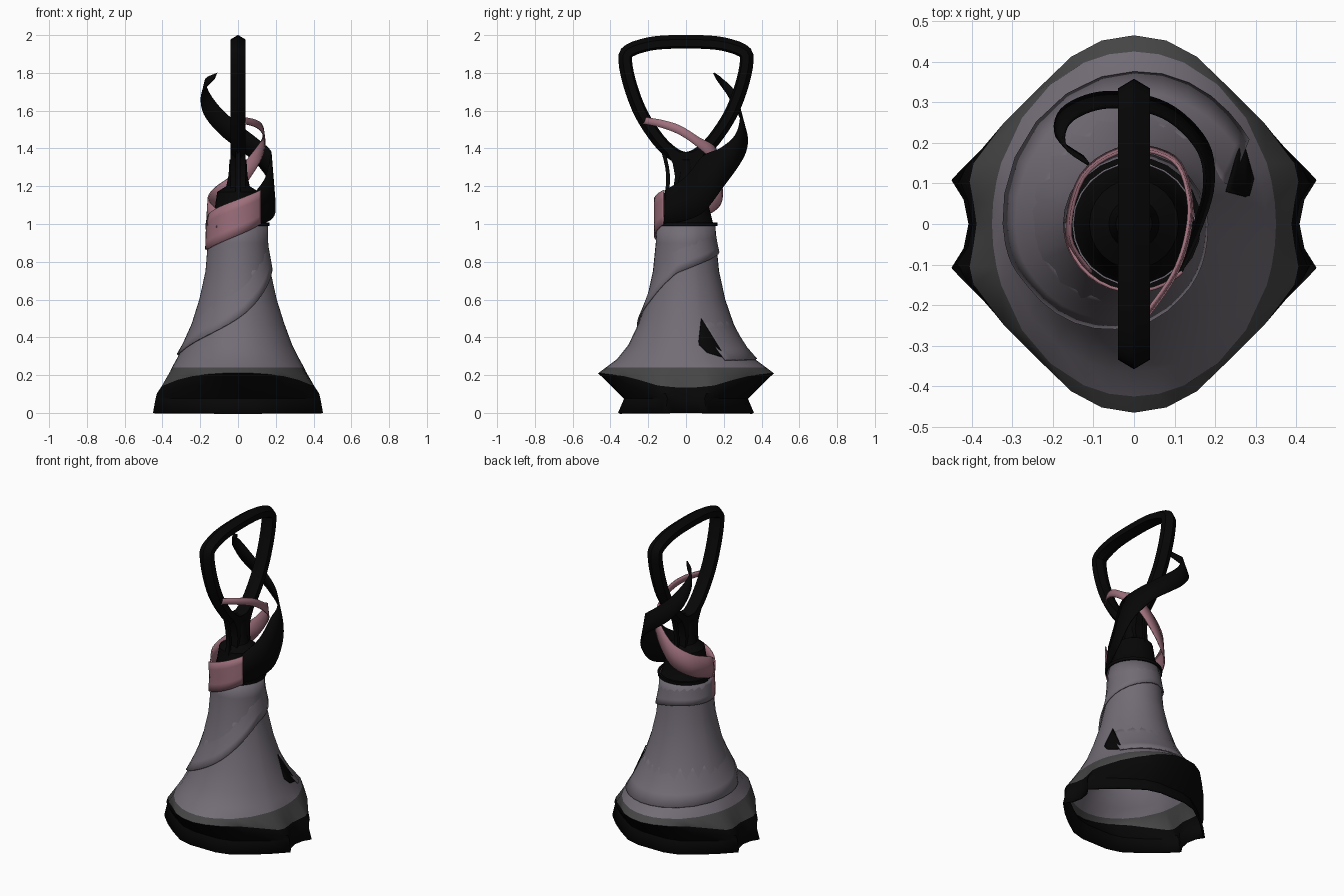
import bpy, bmesh, math
from mathutils import Vector

if "Cube" in bpy.data.objects:
    bpy.data.objects.remove(bpy.data.objects["Cube"])


def material(name, col):
    m = bpy.data.materials.new(name)
    m.diffuse_color = (*col, 1)
    m.use_nodes = True
    m.node_tree.nodes["Principled BSDF"].inputs["Base Color"].default_value = m.diffuse_color
    return m


BLACK = material("black", (0.002, 0.002, 0.002))
SHEEN = material("iridescent_grey", (0.17, 0.15, 0.18))
DARK = material("iridescent_dark", (0.06, 0.06, 0.06))
PINK = material("iridescent_pink", (0.34, 0.16, 0.2))


def loft(name, rings, mats, close=True, loop=False, mat_of=None, thick=0, angle=35):
    """Skin a list of equally long point rings."""
    bm = bmesh.new()
    vs = [[bm.verts.new(p) for p in r] for r in rings]
    n, k = len(rings[0]), len(rings)
    for i in range(k if loop else k - 1):
        for j in range(n if close else n - 1):
            a, b = vs[i], vs[(i + 1) % k]
            f = bm.faces.new((a[j], a[(j + 1) % n], b[(j + 1) % n], b[j]))
            f.material_index = mat_of(i) if mat_of else 0
    bmesh.ops.recalc_face_normals(bm, faces=bm.faces)
    me = bpy.data.meshes.new(name)
    bm.to_mesh(me)
    bm.free()
    for m in mats:
        me.materials.append(m)
    ob = bpy.data.objects.new(name, me)
    bpy.context.collection.objects.link(ob)
    if thick:
        s = ob.modifiers.new("thickness", 'SOLIDIFY')
        s.thickness, s.offset = thick, 0 if not close else -1
    bpy.ops.object.select_all(action='DESELECT')
    bpy.context.view_layer.objects.active = ob
    ob.select_set(True)
    bpy.ops.object.shade_smooth_by_angle(angle=math.radians(angle))
    return ob


def spline(pts, steps=5):
    """Catmull-Rom through points of any dimension."""
    out = []
    for i in range(len(pts) - 1):
        p = [pts[max(i - 1, 0)], pts[i], pts[i + 1], pts[min(i + 2, len(pts) - 1)]]
        for s in range(steps):
            t = s / steps
            out.append([0.5 * (2 * b + (c - a) * t + (2 * a - 5 * b + 4 * c - d) * t * t
                        + (3 * b - a - 3 * c + d) * t ** 3) for a, b, c, d in zip(*p)])
    return out + [list(pts[-1])]


def quad_mirror(q):
    """Mirror a +y to +x quarter outline into a full ring."""
    right = q + [(x, -y, z) for x, y, z in q[-2::-1]]
    return right + [(-x, y, z) for x, y, z in right[-2:0:-1]]


# bell body: flared four-cornered mouth lofted into an oval bell
rim = [(0, .465, .21), (.08, .452, .21), (.155, .412, .205), (.24, .33, .195), (.32, .25, .175),
       (.395, .15, .145), (.405, .105, .14), (.395, .05, .135), (.388, 0, .135)]
foot = [(0, .36, 0), (.09, .36, 0), (.18, .335, 0), (.28, .265, 0), (.36, .2, 0),
        (.43, .13, 0), (.45, .108, 0), (.42, .06, 0), (.408, 0, 0)]
waist = [(x * .97, y * .91, .075) for x, y, z in foot]
under = [tuple(a + (b - a) * .45 for a, b in zip(f, r)) for f, r in zip(foot, rim)]
under = [(x, y, r[2] * .73) for (x, y, z), r in zip(under, rim)]
# bell profile: height, half width in x, half depth in y
bell = [(.24, .35, .425), (.285, .325, .365), (.36, .287, .305), (.47, .246, .253),
        (.6, .205, .208), (.75, .172, .175), (.9, .16, .16), (1.0, .158, .156)]
rings = [quad_mirror(r) for r in (foot, waist, under, rim)]
for z, a, b in bell:
    ring = []
    for x, y, _ in rim:
        t = math.atan2(x, y)
        ring.append((a * math.sin(t), b * math.cos(t), z))
    rings.append(quad_mirror(ring))
loft("bell_body", rings, [BLACK, DARK, SHEEN], mat_of=lambda i: 0 if i < 3 else (1 if i < 4 else 2),
     thick=.012)


def bell_radii(z):
    if z >= 1:
        return .16, .158
    for (z0, a0, b0), (z1, a1, b1) in zip(bell, bell[1:]):
        if z <= z1:
            t = max(0, (z - z0) / (z1 - z0))
            return a0 + (a1 - a0) * t, b0 + (b1 - b0) * t


def wrap_point(deg, z, off):
    a, b = bell_radii(z)
    t = math.radians(deg)
    return ((a + off) * math.sin(t), -(b + off) * math.cos(t), z)


# wrapped sheet spiralling up the bell: angle from the front, lower z, upper z, slant;
# its upper edge sinks flush into the bell until it leaves the collar
wrap = [(-237, .28, .5, 14), (-180, .285, .52, 5), (-90, .31, .53, 0), (-60, .36, .56, 0),
        (0, .5, .7, 0), (60, .70, .87, 0), (90, .76, .93, 0), (180, .85, .99, 0),
        (270, .865, 1.0, 0), (300, .875, 1.06, 0), (360, .94, 1.13, 0), (405, 1.0, 1.18, 0)]
rows = [[wrap_point(d - sk * k / 4, lo + (hi - lo) * k / 4,
                    .008 - (.017 * k / 4 if hi < 1 else 0)) for k in range(5)]
        for d, lo, hi, sk in spline(wrap, 6)]
loft("spiral_wrap", rows, [SHEEN, PINK], close=False, thick=.008,
     mat_of=lambda i: 1 if i > 48 else 0)

# dark pocket under the start of the wrap
pocket = [[wrap_point(d, lo + (hi - lo) * k / 4, .004) for k in range(5)]
          for d, lo, hi in ((103, .36, .38), (109, .32, .5), (125, .29, .30))]
loft("pocket_shadow", pocket, [BLACK], close=False, thick=.004)


def ribbon(name, pts, mat, lean):
    """Free ribbon: x, y, lower z, upper z; lean pulls the upper edge inward."""
    rows = [[(x, y, lo), (x * (1 + lean) / 2, y * (1 + lean) / 2, (lo + hi) / 2),
             (x * lean, y * lean, hi)] for x, y, lo, hi in spline(pts)]
    return loft(name, rows, [mat], close=False, thick=.008)


ribbon("black_ribbon", [
    (.115, -.12, 1.0, 1.18), (.168, 0, 1.02, 1.25), (.195, .1, 1.07, 1.36),
    (.18, .2, 1.2, 1.4), (.1, .285, 1.32, 1.46), (0, .32, 1.4, 1.53),
    (-.1, .32, 1.48, 1.61), (-.18, .28, 1.58, 1.71), (-.19, .215, 1.69, 1.77),
    (-.125, .165, 1.765, 1.8)], BLACK, .89)
ribbon("pink_ribbon", [
    (-.11, -.125, .98, 1.07), (-.165, -.03, 1.0, 1.13), (-.13, .12, 1.05, 1.19),
    (-.02, .19, 1.13, 1.27), (.1, .165, 1.3, 1.4), (.14, .07, 1.4, 1.46),
    (.135, -.03, 1.47, 1.52), (.1, -.13, 1.51, 1.55), (.035, -.225, 1.53, 1.565)], PINK, .95)


def lathe(name, prof, mat, n=24, loop=False):
    rings = [[(r * math.cos(2 * math.pi * k / n), r * math.sin(2 * math.pi * k / n), z)
              for k in range(n)] for r, z in prof]
    return loft(name, rings, [mat], loop=loop)


# black collar lip and neck cone closing the bell
lathe("collar_lip", [(.152, .99), (.166, .99), (.166, 1.008), (.152, 1.008)], BLACK, loop=True)
lathe("neck_cone", [(.153, .995), (.143, 1.005), (.122, 1.09), (.11, 1.17), (.062, 1.2),
                    (.05, 1.26), (.045, 1.34), (.001, 1.36)], BLACK)

# stirrup-shaped handle: six-sided bar swept around a closed outline in the YZ plane
half = [(0, 1.345), (.05, 1.36), (.12, 1.415), (.19, 1.505), (.25, 1.61), (.3, 1.75),
        (.322, 1.87), (.3, 1.918), (.2, 1.952), (.1, 1.963), (0, 1.965)]
half = spline(half, 3)
loop_pts = half + [[-y, z] for y, z in half[-2:0:-1]]
bars = []
for i, p in enumerate(loop_pts):
    a, b = Vector(loop_pts[i - 1]), Vector(loop_pts[(i + 1) % len(loop_pts)])
    t = (b - a).normalized()
    nrm = Vector((t.y, -t.x))
    bars.append([(x, p[0] + nrm.x * o, p[1] + nrm.y * o) for x, o in
                 ((0, .036), (.04, .012), (.04, -.025), (0, -.036), (-.04, -.025), (-.04, .012))])
loft("handle_loop", bars, [BLACK], loop=True, angle=25)

# thin struts and web joining neck to handle
for s, side in ((-1, "front"), (1, "back")):
    path = [(.105, 1.15), (.095, 1.22), (.1, 1.3), (.125, 1.4)]
    loft(side + "_strut", [[(dx, s * y + dy, z) for dx, dy in
                            ((.012, .01), (-.012, .01), (-.012, -.01), (.012, -.01))]
                           for y, z in spline(path, 3)], [BLACK])
loft("neck_web", [[(dx, dy * w, z) for dx, dy in ((.04, 1), (-.04, 1), (-.04, -1), (.04, -1))]
                  for w, z in ((.07, 1.17), (.058, 1.25), (.07, 1.32), (.1, 1.38))], [BLACK])
